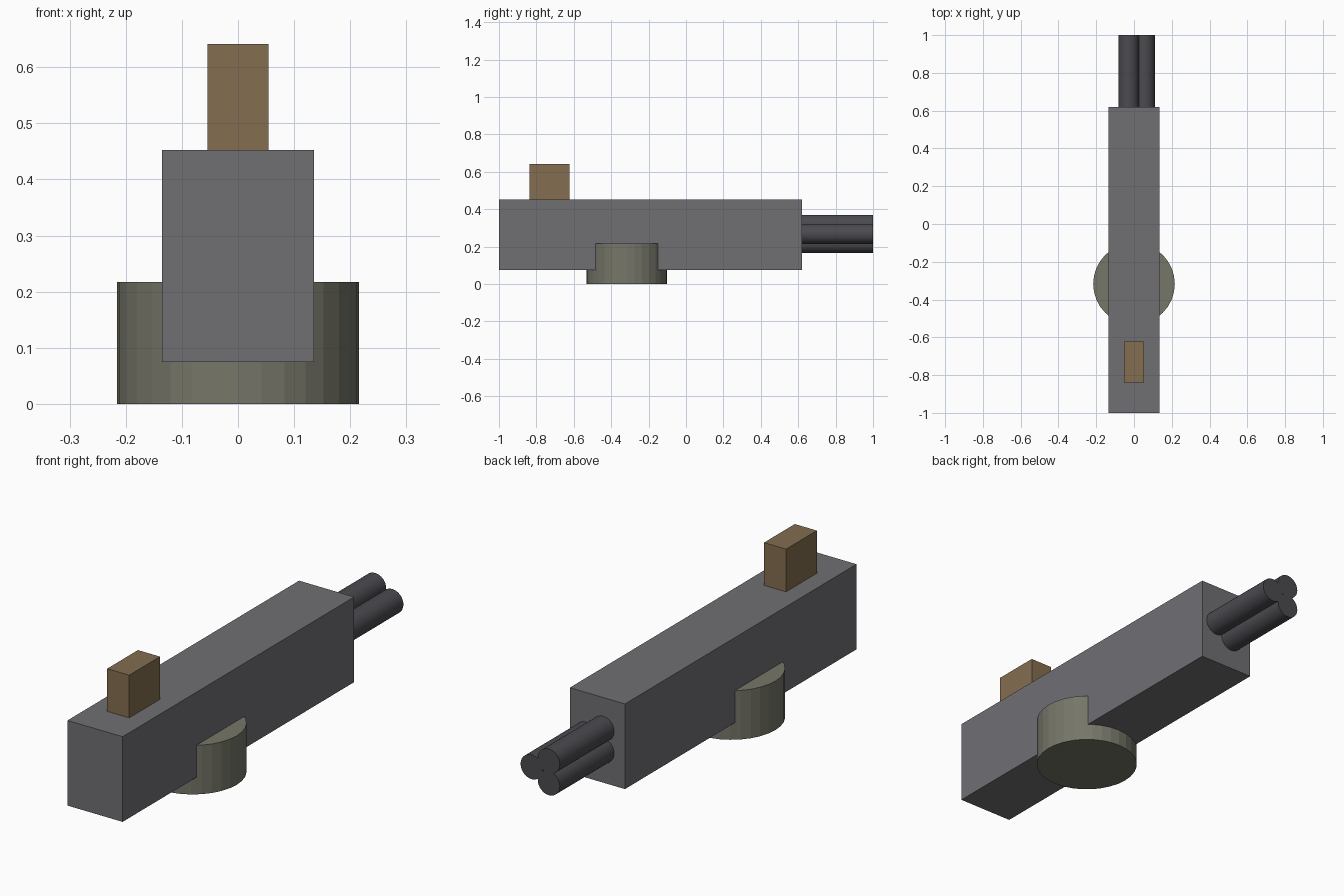
import bpy
from math import cos, sin, radians, pi

if "Cube" in bpy.data.objects:
    bpy.data.objects.remove(bpy.data.objects["Cube"])


def material(name, rgb):
    m = bpy.data.materials.new(name)
    m.diffuse_color = (*rgb, 1)
    m.use_nodes = True
    m.node_tree.nodes["Principled BSDF"].inputs["Base Color"].default_value = m.diffuse_color
    return m


def box(name, lo, hi, mat):
    center = [(a + b) / 2 for a, b in zip(lo, hi)]
    bpy.ops.mesh.primitive_cube_add(size=1, location=center)
    ob = bpy.context.object
    ob.name = name
    ob.scale = [b - a for a, b in zip(lo, hi)]
    bpy.ops.object.transform_apply(location=False, rotation=False, scale=True)
    ob.data.materials.append(mat)
    return ob


def cylinder(name, radius, depth, center, mat, rotation=(0, 0, 0)):
    bpy.ops.mesh.primitive_cylinder_add(vertices=32, radius=radius, depth=depth,
                                        location=center, rotation=rotation)
    ob = bpy.context.object
    ob.name = name
    ob.data.materials.append(mat)
    return ob


gunmetal = material("gunmetal", (0.16, 0.16, 0.175))
dark_steel = material("dark_steel", (0.07, 0.07, 0.08))
olive = material("olive", (0.18, 0.18, 0.14))
brown = material("brown", (0.23, 0.155, 0.08))

# Long body
box("body", (-0.135, -1.0, 0.075), (0.135, 0.62, 0.452), gunmetal)

# Rear sight block on top
box("sight_block", (-0.054, -0.838, 0.452), (0.054, -0.623, 0.641), brown)

# Drum passing through the underside of the body
cylinder("drum", 0.216, 0.217, (0, -0.317, 0.1085), olive)

# Cluster of three slightly overlapping barrels
for i in range(3):
    a = radians(120 * i)
    cylinder(f"barrel_{i + 1}", 0.054, 0.38,
             (0.056 * cos(a), 0.81, 0.267 + 0.056 * sin(a)),
             dark_steel, rotation=(pi / 2, 0, 0))
